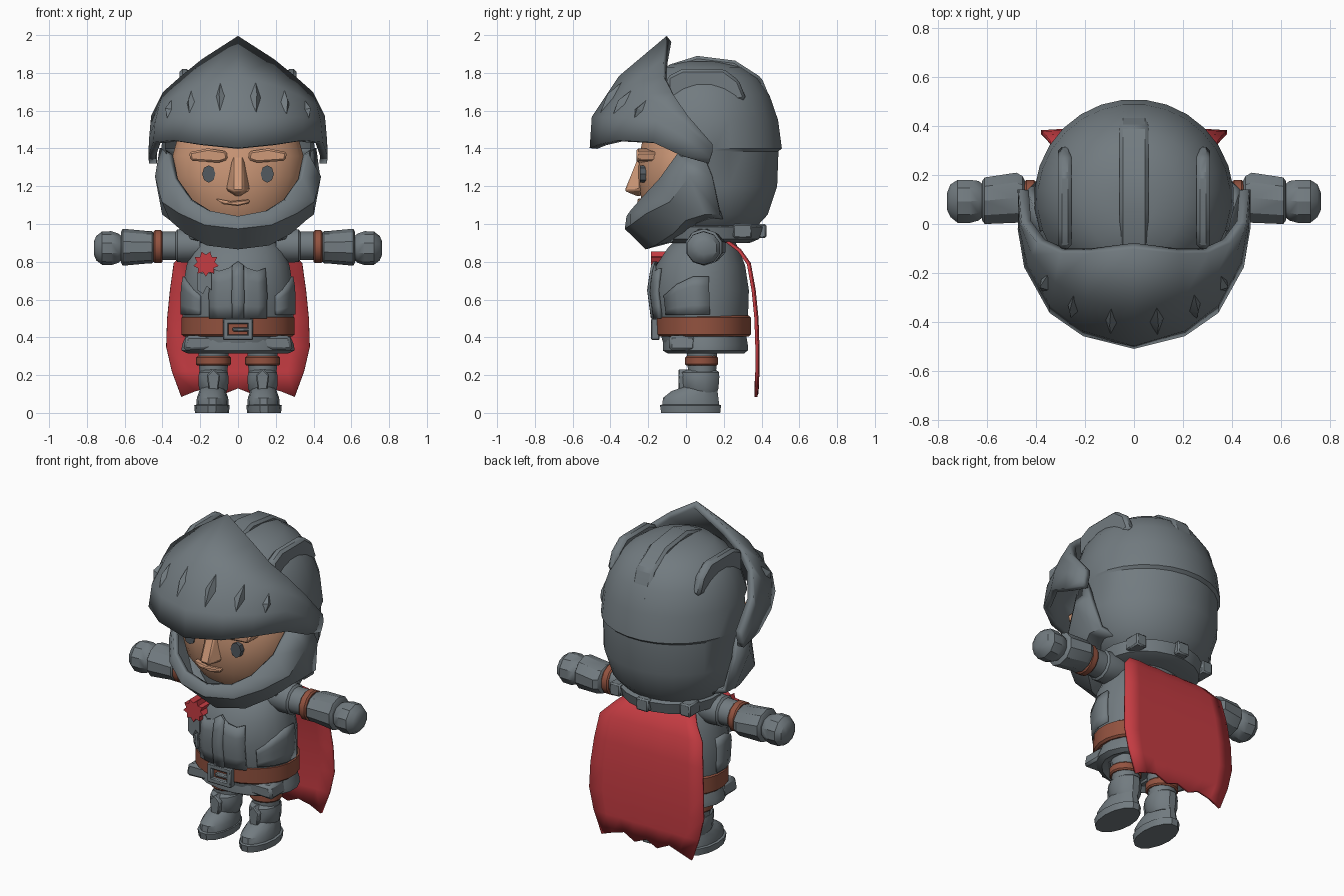
import bpy, bmesh, math
from mathutils import Vector as V


def material(name, rgb):
    m = bpy.data.materials.new(name)
    m.diffuse_color = (*rgb, 1)
    return m


STEEL = material("steel", (0.168, 0.198, 0.216))
DARK = material("dark_grey", (0.085, 0.1, 0.115))
LEATHER = material("leather", (0.29, 0.085, 0.05))
SKIN = material("skin", (0.62, 0.32, 0.19))
RED = material("red_cloth", (0.56, 0.045, 0.055))


def make(name, verts, faces, mat, mirror=False, thick=0, bevel=0):
    me = bpy.data.meshes.new(name)
    me.from_pydata([tuple(v) for v in verts], [], faces)
    bm = bmesh.new()
    bm.from_mesh(me)
    bmesh.ops.recalc_face_normals(bm, faces=bm.faces)
    bm.to_mesh(me)
    bm.free()
    ob = bpy.data.objects.new(name, me)
    bpy.context.collection.objects.link(ob)
    me.materials.append(mat)
    if thick:
        mod = ob.modifiers.new("thickness", 'SOLIDIFY')
        mod.thickness, mod.offset = thick, 0
    if bevel:
        mod = ob.modifiers.new("bevel", 'BEVEL')
        mod.width = bevel
    if mirror:
        ob.modifiers.new("mirror", 'MIRROR').use_mirror_merge = False
    return ob


# Elliptical rings (position, half width, front y, back y) joined into a closed shape
def loft(name, rings, mat, n=20, cx=0, along_x=None, mirror=False, skip=None):
    verts, faces = [], []
    for t, r, y0, y1 in rings:
        for i in range(n):
            a = 2 * math.pi * (i + 0.5) / n
            u, y = r * math.sin(a), (y0 + y1) / 2 - (y1 - y0) / 2 * math.cos(a)
            verts.append(V((u + cx, y, t)) if along_x is None else V((t, y, along_x + u)))
    for k in range(len(rings) - 1):
        for i in range(n):
            j = (i + 1) % n
            faces.append((k * n + i, k * n + j, (k + 1) * n + j, (k + 1) * n + i))
    faces += [tuple(range(n)), tuple(range((len(rings) - 1) * n, len(rings) * n))]
    if skip:
        faces = [f for f in faces if not skip(sum((verts[i] for i in f), V()) / len(f))]
    return make(name, verts, faces, mat, mirror)


# Sheet through a list of columns of points
def sheet(name, cols, mat, thick, mirror=False):
    m = len(cols[0])
    faces = [(c * m + r, (c + 1) * m + r, (c + 1) * m + r + 1, c * m + r + 1)
             for c in range(len(cols) - 1) for r in range(m - 1)]
    return make(name, [p for c in cols for p in c], faces, mat, mirror, thick)


def both_sides(half):
    return [[(-x, y, z) for x, y, z in c] for c in reversed(half[1:])] + half


# Outline in (a, b) pushed between two depths along y or x
def prism(name, outline, d0, d1, mat, axis='y', mirror=False, bevel=0):
    n = len(outline)
    verts = [(a, d, b) if axis == 'y' else (d, a, b) for d in (d0, d1) for a, b in outline]
    faces = [tuple(range(n)), tuple(range(n, 2 * n))]
    faces += [(i, (i + 1) % n, n + (i + 1) % n, n + i) for i in range(n)]
    return make(name, verts, faces, mat, mirror, 0, bevel)


def box(x0, x1, z0, z1):
    return [(x0, z0), (x1, z0), (x1, z1), (x0, z1)]


# Helmet shell with open face
loft("helmet_shell", [(0.98, .27, -.1, .37), (1.05, .35, -.2, .435), (1.2, .4, -.28, .485),
     (1.385, .402, -.3, .492), (1.4, .408, -.3, .51), (1.55, .395, -.29, .49),
     (1.68, .355, -.25, .445), (1.77, .29, -.2, .385), (1.83, .2, -.13, .3),
     (1.86, .08, -.02, .18)], STEEL, 28, skip=lambda c: c.y < -0.03 and 0.99 < c.z < 1.5)
prism("helmet_crest", [(-.1, 1.84), (.06, 1.89), (.26, 1.865), (.4, 1.775), (.46, 1.63), (.49, 1.48),
      (.4, 1.5), (.35, 1.7), (.2, 1.78), (-.1, 1.76)], -.06, .06, STEEL, 'x', bevel=.015)
prism("helmet_fin", [(-.1, 1.78), (-.02, 1.82), (.2, 1.82), (.28, 1.76), (.32, 1.66), (.2, 1.64), (-.1, 1.66)],
      .255, .31, STEEL, 'x', True, .015)

# Raised visor with thick rim
visor = [[(0, -.49, 1.40), (0, -.48, 1.56), (0, -.34, 1.77), (0, -.09, 1.98)],
         [(.2, -.44, 1.42), (.2, -.42, 1.56), (.19, -.3, 1.72), (.18, -.11, 1.86)],
         [(.33, -.35, 1.44), (.33, -.32, 1.56), (.31, -.23, 1.67), (.29, -.11, 1.77)],
         [(.43, -.17, 1.43), (.42, -.15, 1.54), (.4, -.12, 1.62), (.38, -.07, 1.69)],
         [(.455, -.02, 1.36), (.45, -.01, 1.46), (.445, 0, 1.52), (.44, .01, 1.57)],
         [(.45, .12, 1.32), (.455, .13, 1.35), (.455, .14, 1.38), (.45, .14, 1.42)]]
sheet("visor", both_sides(visor), STEEL, .04)


def visor_point(c, r):
    i, j = int(c), int(r)
    a, b = [V(visor[k][j]).lerp(V(visor[k][j + 1]), r - j) for k in (i, i + 1)]
    return a.lerp(b, c - i)


for c, r0, r1 in ((.45, .9, 2.2), (1.35, .8, 2.2), (2.3, .8, 2.0)):
    p0, p1, mid = visor_point(c, r0), visor_point(c, r1), visor_point(c, (r0 + r1) / 2)
    side = (visor_point(c + .13, 1.5) - visor_point(c - .13, 1.5)).normalized()
    out = side.cross(p1 - p0).normalized()
    q = [p0 + out * .015, mid + side * .03 + out * .015, p1 + out * .015,
         mid - side * .03 + out * .015, mid + out * .045]
    make("visor_ridge", q, [(0, 1, 4), (1, 2, 4), (2, 3, 4), (3, 0, 4), (3, 2, 1, 0)], STEEL, True)

# Chin and cheek guard
chin = [[(0, -.30, 1.04), (0, -.31, .98), (0, -.21, .88)],
        [(.15, -.28, 1.07), (.17, -.28, 1.0), (.16, -.16, .90)],
        [(.25, -.23, 1.13), (.30, -.2, 1.06), (.27, -.07, .96)],
        [(.33, -.13, 1.24), (.39, -.08, 1.12), (.35, .0, 1.03)],
        [(.36, -.04, 1.37), (.425, .02, 1.25), (.39, .1, 1.06)],
        [(.40, .08, 1.4), (.42, .14, 1.25), (.385, .18, 1.06)]]
for col in chin:
    x, y, z = col[-1]
    col.append((x * .6, y * .6 + .1, z * .5 + .49))
sheet("chin_guard", both_sides(chin), STEEL, .03)

# Face
loft("face", [(1.0, .22, -.17, .2), (1.1, .3, -.235, .24), (1.25, .345, -.255, .25),
     (1.36, .35, -.25, .25), (1.5, .31, -.22, .22)], SKIN, 24)
make("nose", [(-.065, -.24, 1.18), (.065, -.24, 1.18), (0, -.24, 1.14), (-.03, -.325, 1.175),
     (.03, -.325, 1.175), (-.03, -.25, 1.36), (.03, -.25, 1.36)],
     [(3, 4, 6, 5), (0, 3, 5), (1, 6, 4), (0, 2, 3), (2, 4, 3), (2, 1, 4), (0, 5, 6, 1, 2)], SKIN, bevel=.008)
prism("brow", [(.055, 1.34), (.1, 1.325), (.25, 1.335), (.26, 1.38), (.16, 1.40), (.06, 1.385)],
      -.262, -.15, SKIN, 'y', True, .01)
prism("eye", [(.155 + .035 * math.sin(a * math.pi / 4), 1.265 + .046 * math.cos(a * math.pi / 4))
      for a in range(8)], -.243, -.2, DARK, 'y', True)
prism("mouth", [(-.12, 1.135), (-.04, 1.12), (.06, 1.13), (.06, 1.11), (0, 1.095), (-.08, 1.105)],
      -.258, -.2, SKIN, bevel=.006)

# Collar with clasps
loft("collar", [(.9, .22, -.08, .34), (.92, .285, -.13, .39), (.985, .3, -.14, .41), (1.0, .25, -.1, .37)],
     STEEL)
prism("collar_back_clasp", box(-.04, .04, .925, 1.0), .38, .425, STEEL, bevel=.008)
prism("collar_side_clasp", box(.2, .27, .925, 1.0), .25, .35, STEEL, 'y', True, .008)

# Torso armour
torso = [(.36, .27, -.12, .31), (.5, .295, -.16, .33), (.65, .297, -.18, .335),
         (.78, .275, -.16, .315), (.87, .24, -.1, .28), (.95, .17, -.02, .24)]
loft("torso", torso, STEEL, 24)


def torso_point(deg, z, off):
    k = max(i for i in range(5) if torso[i][0] <= z)
    f = (z - torso[k][0]) / (torso[k + 1][0] - torso[k][0])
    r, y0, y1 = [torso[k][i] * (1 - f) + torso[k + 1][i] * f for i in (1, 2, 3)]
    a = math.radians(deg)
    return ((r + off) * math.sin(a), (y0 + y1) / 2 - ((y1 - y0) / 2 + off) * math.cos(a), z)


def torso_plate(name, a0, a1, z0, tops, off, mirror):
    n = len(tops) - 1
    cols = [[torso_point(a0 + (a1 - a0) * i / n, z0 + (t - z0) * j / 4, off) for j in range(5)]
            for i, t in enumerate(tops)]
    return sheet(name, cols, STEEL, .02, mirror)


torso_plate("chest_plate", 0, 30, .5, (.8, .765, .75, .765), .006, True)
torso_plate("chest_ridge", -6, 6, .5, (.78, .8, .78), .016, False)
torso_plate("side_plate", 42, 100, .52, (.62, .68, .72, .72), .002, True)

# Belt and buckle
loft("belt", [(.405, .29, -.15, .335), (.415, .302, -.162, .345), (.505, .302, -.165, .345),
     (.515, .285, -.15, .335)], LEATHER, 24)
for b in (box(-.08, .08, .47, .5), box(-.08, .08, .385, .415), box(-.08, -.05, .385, .5),
          box(.05, .08, .385, .5), box(-.03, .06, .432, .452)):
    prism("buckle", b, -.185, -.14, STEEL, bevel=.006)

# Armour skirt
loft("skirt", [(.35, .2, -.06, .27), (.315, .27, -.1, .31), (.33, .303, -.125, .33), (.36, .3, -.125, .33),
     (.42, .275, -.12, .32)], STEEL, 20)
prism("skirt_flap", [(.07, .34), (.29, .33), (.275, .41), (.1, .41)], -.09, .05, STEEL, 'y', True, .015)

# Legs and boots
loft("leg", [(.18, .075, .01, .16), (.36, .085, 0, .17)], STEEL, 12, .13, mirror=True)
loft("leg_strap", [(.25, .085, 0, .165), (.258, .092, -.007, .172), (.292, .092, -.007, .172),
     (.3, .085, 0, .165)], LEATHER, 14, .13, mirror=True)
loft("boot_sole", [(0, .09, -.135, .185), (.04, .094, -.142, .19), (.045, .08, -.13, .175)],
     STEEL, 14, .138, mirror=True)
loft("boot_foot", [(.04, .085, -.13, .18), (.08, .083, -.125, .175), (.115, .07, -.08, .17),
     (.14, .06, -.01, .165)], STEEL, 14, .135, mirror=True)
loft("boot_shaft", [(.1, .065, .01, .165), (.13, .08, -.02, .175), (.19, .083, -.03, .18),
     (.215, .078, -.025, .178), (.23, .06, .01, .16)], STEEL, 12, .13, mirror=True)
prism("boot_front_plate", [(.105, .12), (.155, .12), (.165, .2), (.13, .235), (.095, .2)],
      -.04, .02, STEEL, 'y', True, .006)

# Arms, built along x
loft("shoulder", [(.2, .08, .0, .18), (.26, .092, 0, .185), (.32, .09, 0, .18), (.33, .078, .01, .17),
     (.42, .078, .015, .17)], STEEL, 12, along_x=.885, mirror=True)
loft("arm_strap", [(.4, .082, .01, .175), (.408, .09, 0, .182), (.44, .09, 0, .182), (.448, .082, .01, .175)],
     LEATHER, 12, along_x=.88, mirror=True)
loft("gauntlet", [(.44, .07, .02, .17), (.455, .085, .0, .2), (.48, .086, .0, .215), (.61, .098, -.005, .195),
     (.62, .08, .01, .18)], STEEL, 10, along_x=.877, mirror=True)
loft("hand", [(.61, .06, .03, .16), (.635, .078, .01, .18), (.67, .09, 0, .185), (.72, .088, 0, .185),
     (.75, .065, .025, .165), (.763, .035, .055, .13)], STEEL, 10, along_x=.872, mirror=True)

# Cape with ragged hem
rows = [(.92, .2, .2), (.86, .27, .28), (.79, .34, .33), (.65, .36, .355), (.5, .375, .37),
        (.35, .38, .375), (.22, .35, .375), (.12, .3, .37)]
hem = (-.035, -.005, .015, -.02, .01, -.02, .015, -.005, -.035)
sheet("cape", [[(w * (i - 4) / 4, y + .006 * (i % 2), z + (hem[i] if z < .2 else 0)) for z, w, y in rows]
               for i in range(9)], RED, .016)

# Rosette with two tails
prism("rosette", [(-.17 + (.068 if k % 2 else .048) * math.sin(k * math.pi / 9),
                   .79 + (.068 if k % 2 else .048) * math.cos(k * math.pi / 9)) for k in range(18)],
      -.185, -.1, RED)
prism("rosette_tail", [(-.215, .74), (-.14, .74), (-.14, .65), (-.165, .67), (-.185, .63), (-.215, .65)],
      -.17, -.1, STEEL)

# Smooth shading with sharp edges kept
bpy.ops.object.select_all(action='SELECT')
bpy.context.view_layer.objects.active = bpy.context.collection.objects[0]
bpy.ops.object.shade_smooth_by_angle(angle=math.radians(32))
